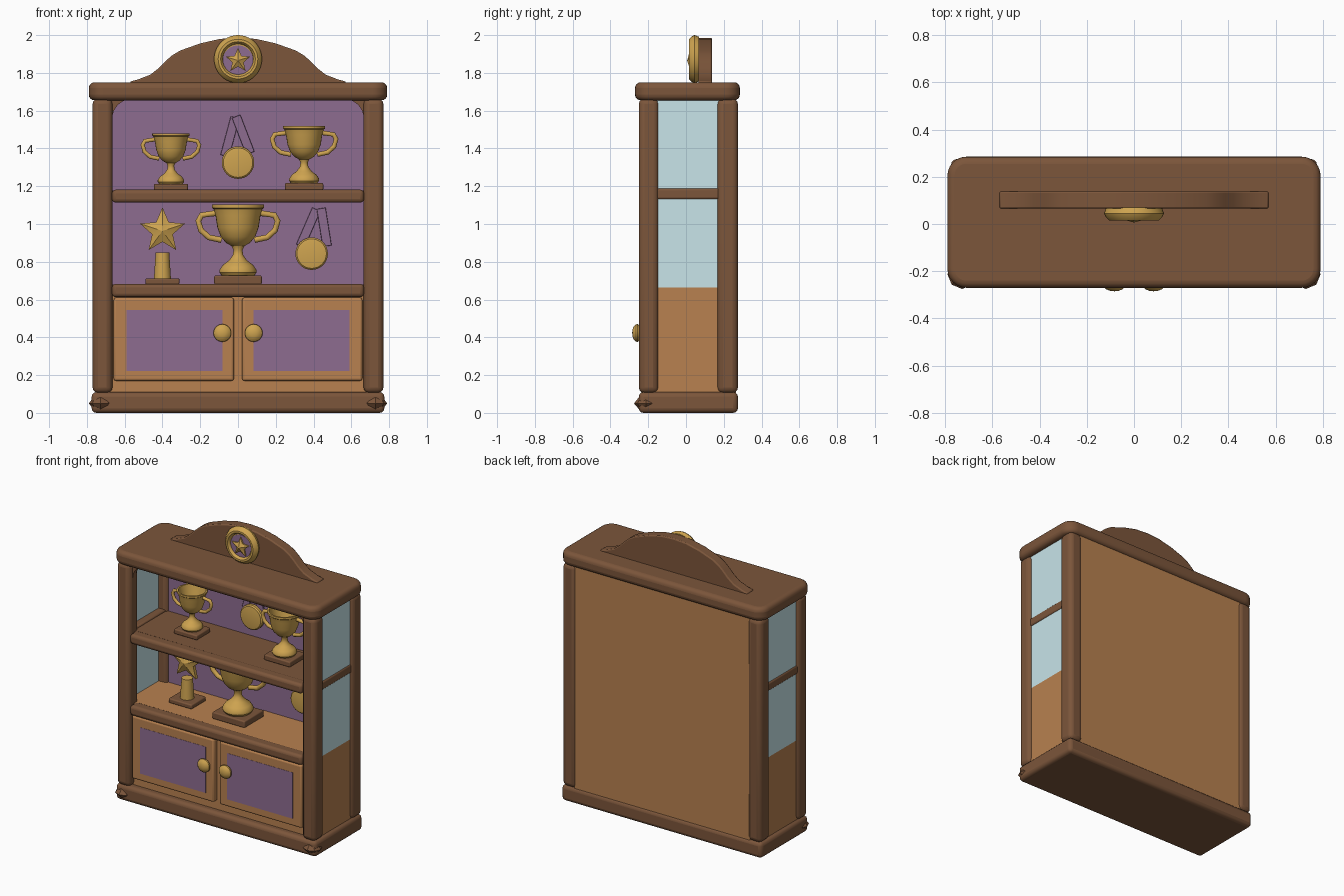
import bpy, bmesh, math
from mathutils import Matrix, Vector

if "Cube" in bpy.data.objects:
    bpy.data.objects.remove(bpy.data.objects["Cube"])


def mat(name, rgb):
    m = bpy.data.materials.new(name)
    m.diffuse_color = (*rgb, 1)
    m.use_nodes = True
    m.node_tree.nodes["Principled BSDF"].inputs["Base Color"].default_value = m.diffuse_color
    return m


WOOD = mat("dark_wood", (0.20, 0.092, 0.043))
TAN = mat("light_wood", (0.48, 0.22, 0.08))
GOLD = mat("gold", (0.62, 0.37, 0.08))
PURPLE = mat("purple_felt", (0.27, 0.15, 0.28))
GLASS = mat("glass", (0.58, 0.78, 0.82))


def finish(name, bm, material, bevel=0, segments=3):
    bmesh.ops.recalc_face_normals(bm, faces=bm.faces)
    me = bpy.data.meshes.new(name)
    bm.to_mesh(me)
    bm.free()
    me.materials.append(material)
    ob = bpy.data.objects.new(name, me)
    bpy.context.collection.objects.link(ob)
    if bevel:
        mod = ob.modifiers.new("bevel", 'BEVEL')
        mod.width, mod.segments = bevel, segments
        mod.limit_method, mod.angle_limit = 'ANGLE', math.radians(35)
    return ob


def box(name, x, y, z, material, bevel=0):
    """Box from (min, max) ranges."""
    bm = bmesh.new()
    bmesh.ops.create_cube(bm, size=1)
    for v in bm.verts:
        v.co = [(r[0] + r[1]) / 2 + c * (r[1] - r[0]) for r, c in zip((x, y, z), v.co)]
    return finish(name, bm, material, bevel)


def prism(name, pts, depth, material, bevel=0, axis='y'):
    """Extrude an outline: xz outline along y, or xy outline along z."""
    bm = bmesh.new()
    place = (lambda a, b, d: (a, d, b)) if axis == 'y' else (lambda a, b, d: (a, b, d))
    f = bm.faces.new([bm.verts.new(place(a, b, depth[0])) for a, b in pts])
    ext = bmesh.ops.extrude_face_region(bm, geom=[f])
    move = Vector(place(0, 0, depth[1] - depth[0]))
    bmesh.ops.translate(bm, vec=move, verts=[g for g in ext['geom'] if isinstance(g, bmesh.types.BMVert)])
    return finish(name, bm, material, bevel, 2)


def lathe(name, profile, centre, material, steps=32, to_front=False):
    """Spin (radius, height) points around z; to_front turns the axis to -y."""
    bm = bmesh.new()
    vs = [bm.verts.new((r, 0, h)) for r, h in profile]
    es = [bm.edges.new(p) for p in zip(vs, vs[1:])]
    bmesh.ops.spin(bm, geom=vs + es, cent=(0, 0, 0), axis=(0, 0, 1), angle=2 * math.pi, steps=steps)
    bmesh.ops.remove_doubles(bm, verts=bm.verts, dist=1e-5)
    if to_front:
        bm.transform(Matrix.Rotation(math.pi / 2, 4, 'X'))
    bm.transform(Matrix.Translation(centre))
    return finish(name, bm, material)


def star(name, centre, radius, depth):
    """Faceted five-point star facing -y."""
    bm = bmesh.new()
    ring = []
    for i in range(10):
        r = radius * (0.46 if i % 2 else 1)
        a = math.pi / 2 + i * math.pi / 5
        ring.append((r * math.cos(a), r * math.sin(a)))
    sides = []
    for s in (-1, 1):
        rim = [bm.verts.new((x, s * depth * 0.3, z)) for x, z in ring]
        tip = bm.verts.new((0, s * depth, 0))
        for i in range(10):
            bm.faces.new((rim[i], rim[(i + 1) % 10], tip))
        sides.append(rim)
    for i in range(10):
        j = (i + 1) % 10
        bm.faces.new((sides[0][i], sides[0][j], sides[1][j], sides[1][i]))
    bm.transform(Matrix.Translation(centre))
    return finish(name, bm, GOLD)


def trophy(name, x, y, z, s):
    h = 0.09 * s
    box(name + "_plinth", (x - h, x + h), (y - h * 0.85, y + h * 0.85), (z, z + 0.034 * s), WOOD, 0.008)
    prof = [(0, .034), (.062, .034), (.07, .045), (.07, .055), (.058, .073), (.035, .09), (.02, .11),
            (.017, .13), (.024, .145), (.045, .157), (.065, .18), (.078, .215), (.085, .26), (.092, .285),
            (.099, .29), (.099, .302), (.088, .302), (.076, .25), (.06, .19), (0, .165)]
    lathe(name + "_cup", [(r * s, k * s) for r, k in prof], (x, y, z), GOLD)
    path = [(.062, .168), (.11, .178), (.14, .205), (.15, .24), (.138, .262), (.082, .27)]
    cu = bpy.data.curves.new(name + "_handles", 'CURVE')
    cu.dimensions, cu.bevel_depth, cu.bevel_resolution = '3D', 0.0115 * s, 3
    cu.use_fill_caps = True
    for side in (-1, 1):
        sp = cu.splines.new('POLY')
        sp.points.add(len(path) - 1)
        for p, (a, b) in zip(sp.points, path):
            p.co = (x + side * a * s, y, z + b * s, 1)
    cu.materials.append(GOLD)
    bpy.context.collection.objects.link(bpy.data.objects.new(name + "_handles", cu))


def medal(name, x, z, strips):
    y = 0.17
    for i, ((ax, az), (bx, bz)) in enumerate(strips):
        d = Vector((bx - ax, bz - az)).normalized()
        nx, nz = -d.y * 0.024, d.x * 0.024
        pts = [(ax + nx, az + nz), (ax - nx, az - nz), (bx - nx, bz - nz), (bx + nx, bz + nz)]
        front = y + 0.005 - 0.01 * i
        prism(f"{name}_ribbon_{i}", [(x + a, z + b) for a, b in pts], (front, front + 0.012), PURPLE, 0.003)
    lathe(name + "_disc", [(0, -.018), (.078, -.018), (.086, -.01), (.086, .01), (.078, .018), (.06, .021),
                           (0, .023)], (x, y - 0.012, z), GOLD, to_front=True)


# base, corner ornaments and posts
box("base", (-.775, .775), (-.25, .275), (0, .11), WOOD, 0.025)
for side, label in ((-1, "left"), (1, "right")):
    lathe(f"{label}_base_ornament", [(0, .008), (.03, .012), (.062, .05), (.03, .092), (0, .096)],
          (side * .728, -.213, 0), WOOD, 8)
    x = sorted((side * .665, side * .77))
    box(f"{label}_front_post", x, (-.25, -.145), (.105, 1.665), WOOD, 0.03)
    box(f"{label}_back_post", x, (.165, .275), (.105, 1.665), WOOD, 0.03)
    # side panels, glass and rail
    x = sorted((side * .73, side * .75))
    box(f"{label}_side_panel", x, (-.17, .19), (.1, .665), TAN)
    box(f"{label}_glass", x, (-.17, .19), (.665, 1.67), GLASS)
    box(f"{label}_side_rail", sorted((side * .68, side * .757)), (-.16, .18), (1.13, 1.19), WOOD, 0.012)
    # doors, panels and knobs
    box(f"{label}_door", sorted((side * .022, side * .658)), (-.237, -.19), (.17, .61), TAN, 0.012)
    box(f"{label}_door_panel", sorted((side * .083, side * .59)), (-.2385, -.2), (.222, .545), PURPLE)
    lathe(f"{label}_knob", [(0, -.005), (.02, 0), (.022, .008), (.038, .01), (.047, .022), (.046, .031),
                            (.034, .043), (.018, .049), (0, .051)],
          (side * .083, -.234, .423), GOLD, 24, True)
    # curved bracket in the upper corner
    arc = [(side * (.565 + .1 * math.cos(t * math.pi / 16)), 1.56 + .1 * math.sin(t * math.pi / 16))
           for t in range(9)]
    prism(f"{label}_corner_bracket", [(side * .68, 1.56)] + arc + [(side * .565, 1.67), (side * .68, 1.67)],
          (-.215, -.18), WOOD)

# top board with rounded corners
corners = []
for q, (sx, cy) in enumerate(((1, .205), (-1, .205), (-1, -.19), (1, -.19))):
    for k in range(7):
        a = (q + k / 6) * math.pi / 2
        corners.append((sx * .71 + .08 * math.cos(a), cy + .08 * math.sin(a)))
prism("top_board", corners, (1.655, 1.75), WOOD, 0.03, 'z').modifiers[0].segments = 4

# carcass: cupboard body, back, felt lining
box("cupboard_body", (-.735, .735), (-.2, .22), (.1, .68), TAN)
box("back_panel", (-.68, .68), (.2, .264), (.1, 1.67), TAN)
box("felt_lining", (-.67, .67), (.185, .205), (.67, 1.665), PURPLE)

# shelves and rounded front lips
box("upper_shelf", (-.73, .73), (-.2, .2), (1.125, 1.178), WOOD)
for label, z in (("upper", (1.113, 1.182)), ("lower", (.613, .683))):
    box(f"{label}_shelf_lip", (-.667, .667), (-.25, -.17), z, WOOD, 0.02)

# arched crest
half = [(.57, 1.755), (.53, 1.765), (.465, 1.79), (.42, 1.825), (.386, 1.86), (.35, 1.892), (.307, 1.918),
        (.2, 1.956), (.095, 1.98)]
outline = [(.57, 1.74)] + half + [(0, 1.986)] + [(-x, z) for x, z in half[::-1]] + [(-.57, 1.74)]
prism("crest", outline, (.065, .138), WOOD, 0.01)

# crest medallion
lathe("medallion_ring", [(0, 0), (.118, 0), (.127, .025), (.12, .04), (.105, .055), (.092, .055), (.083, .045),
                         (.08, .03), (0, .03)], (0, .07, 1.873), GOLD, 40, True)
lathe("medallion_felt", [(0, 0), (.081, 0), (.081, .036), (0, .036)], (0, .07, 1.865), PURPLE, 40, True)
star("medallion_star", (0, .032, 1.865), .068, .026)

# trophies
trophy("upper_left_trophy", -.355, 0, 1.178, 1.0)
trophy("upper_right_trophy", .35, .015, 1.178, 1.13)
trophy("centre_trophy", 0, 0, .68, 1.4)

# star award
box("star_award_plinth", (-.49, -.31), (-.07, .09), (.68, .712), WOOD, 0.008)
lathe("star_award_column", [(0, .03), (.045, .03), (.036, .17), (0, .17)], (-.4, .01, .68), GOLD, 24)
star("star_award", (-.4, .01, .963), .125, .04)

# hanging medals
medal("upper_medal", 0, 1.325, [((-.07, .035), (-.015, .24)), ((.065, .05), (-.01, .245))])
medal("lower_medal", .39, .843, [((-.06, .04), (.025, .235)), ((.082, .04), (.05, .24))])

# smooth shading with sharp edges kept
for ob in bpy.context.scene.objects:
    if ob.type == 'MESH':
        ob.select_set(True)
        bpy.context.view_layer.objects.active = ob
bpy.ops.object.shade_smooth_by_angle(angle=math.radians(35))
